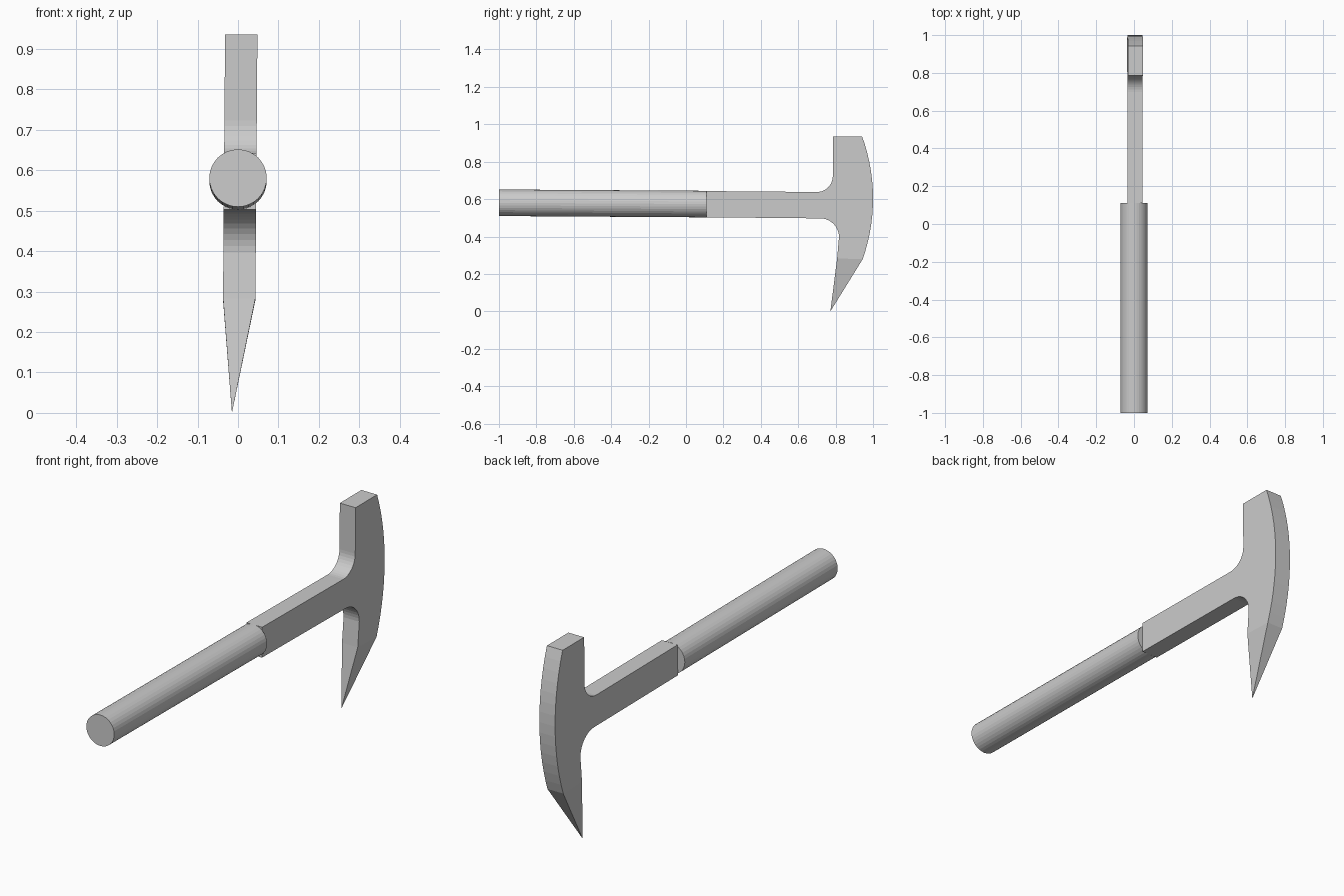
import bpy, bmesh
from math import sin, cos, radians, asin
from mathutils import Vector

if "Cube" in bpy.data.objects:
    bpy.data.objects.remove(bpy.data.objects["Cube"])


def arc(cy, cz, r, a0, a1, n):
    """Points (y, z) along a circular arc, angles in degrees."""
    return [(cy + r * cos(radians(a0 + (a1 - a0) * i / n)),
             cz + r * sin(radians(a0 + (a1 - a0) * i / n))) for i in range(n + 1)]


def finish(name, bm):
    bmesh.ops.recalc_face_normals(bm, faces=bm.faces)
    me = bpy.data.meshes.new(name)
    bm.to_mesh(me)
    bm.free()
    ob = bpy.data.objects.new(name, me)
    bpy.context.collection.objects.link(ob)
    return ob


def lean(z):
    """Slight sideways lean of the steel, left face x at height z."""
    return -0.037 + 0.0077 * (z - 0.28)


# Steel head and neck: one side profile extruded across its thickness
profile = [(0.11, 0.643)]
profile += arc(0.70, 0.723, 0.085, -90, 0, 10)       # upper fillet
profile += [(0.785, 0.935)]                          # hammer face
profile += arc(0.024, 0.603, 0.976, 19.9, -19.4, 14)  # curved back
profile += [(0.808, 0.283)]                          # root of the pick point
profile += arc(0.718, 0.397, 0.1, 0, 90, 10)         # lower fillet
profile += [(0.11, 0.503)]

bm = bmesh.new()
side = bm.faces.new([bm.verts.new((lean(z), y, z)) for y, z in profile])
new = bmesh.ops.extrude_face_region(bm, geom=[side], use_keep_orig=True)["geom"]
bmesh.ops.translate(bm, vec=(0.08, 0, 0),
                    verts=[g for g in new if isinstance(g, bmesh.types.BMVert)])

# Pick point: the lowest face drawn out to a single tip
root = min((f for f in bm.faces if len(f.verts) == 4),
           key=lambda f: f.calc_center_median().z)
tip = bmesh.ops.poke(bm, faces=[root])["verts"][0]
tip.co = Vector((-0.015, 0.772, 0.0))
finish("pick_head", bm)

# Round grip, tilted slightly
bm = bmesh.new()
bmesh.ops.create_cone(bm, cap_ends=True, segments=32, radius1=0.071,
                      radius2=0.071, depth=1.11)
grip = finish("grip", bm)
grip.location = (0, -0.445, 0.577)
grip.rotation_euler = (radians(90) - asin(0.007 / 1.11), 0, 0)
